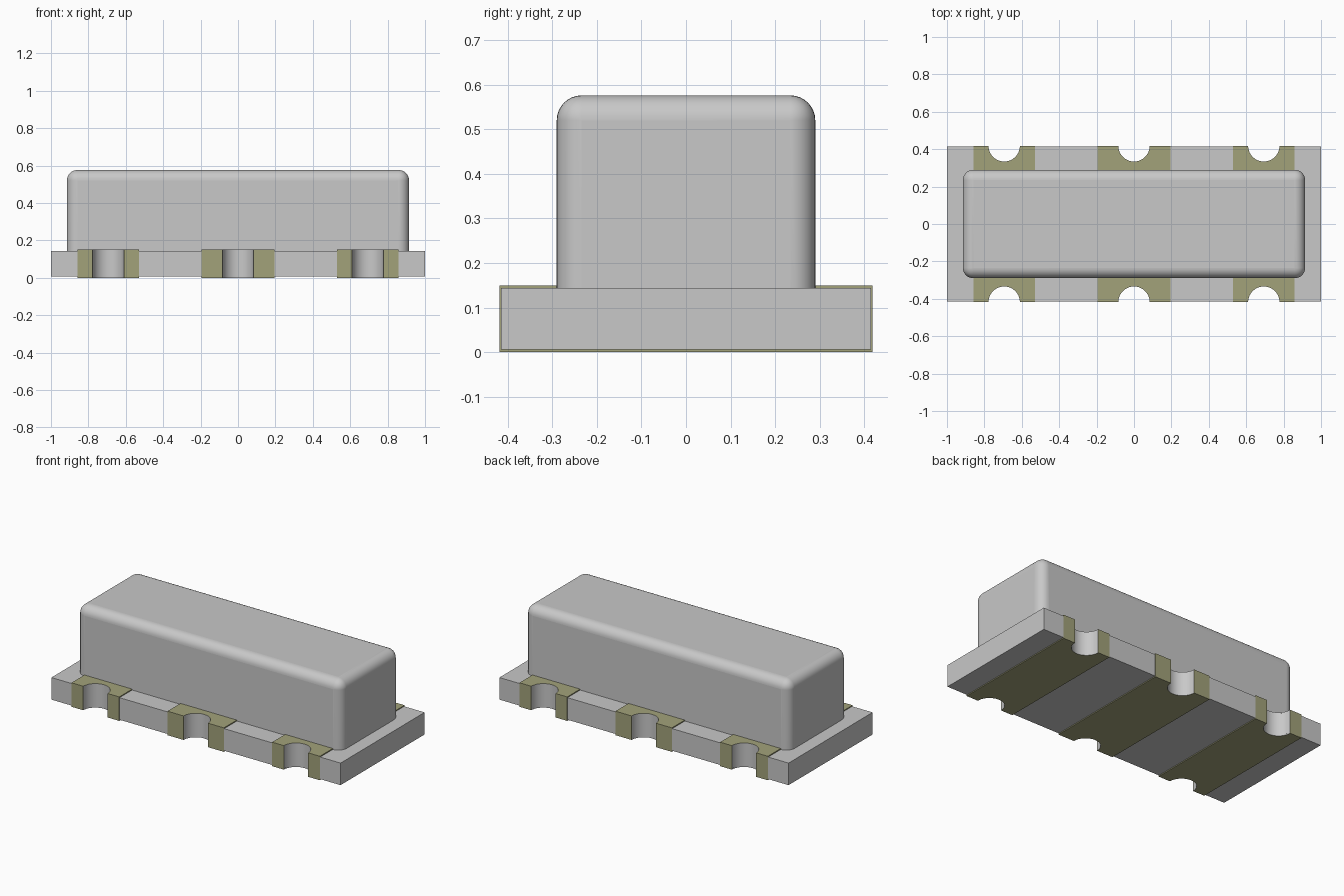
import bpy, bmesh, math

cube = bpy.data.objects.get("Cube")
if cube:
    bpy.data.objects.remove(cube, do_unlink=True)

# Main dimensions
HALF_Y, PAD_Y = 0.415, 0.418             # board edge, pad outer edge
BOARD_Z0, BOARD_Z1, PAD_TOP = 0.006, 0.144, 0.15
NOTCH_R = 0.084
PADS = [("left", 0.694, 0.165), ("middle", 0.0, 0.195), ("right", -0.694, 0.165)]


def material(name, rgb):
    m = bpy.data.materials.new(name)
    m.use_nodes = True
    m.diffuse_color = (*rgb, 1)
    m.node_tree.nodes["Principled BSDF"].inputs["Base Color"].default_value = (*rgb, 1)
    return m


GREY = material("light grey", (0.58, 0.58, 0.58))
OLIVE = material("olive", (0.36, 0.36, 0.195))


def finish(name, bm, mats):
    bmesh.ops.recalc_face_normals(bm, faces=bm.faces)
    mesh = bpy.data.meshes.new(name)
    bm.to_mesh(mesh)
    bm.free()
    ob = bpy.data.objects.new(name, mesh)
    bpy.context.collection.objects.link(ob)
    for m in mats:
        mesh.materials.append(m)
    bpy.ops.object.select_all(action='DESELECT')
    ob.select_set(True)
    bpy.context.view_layer.objects.active = ob
    bpy.ops.object.shade_smooth_by_angle(angle=math.radians(30))
    return ob


def notched_edge(x0, x1, y, centres, steps=20):
    """Front edge from x0 to x1 with a round bite at every centre."""
    pts = [(x0, -y)]
    start = math.asin((PAD_Y - y) / NOTCH_R)
    for c in sorted(centres):
        for i in range(steps + 1):
            a = math.pi - start - (math.pi - 2 * start) * i / steps
            pts.append((c + NOTCH_R * math.cos(a), -PAD_Y + NOTCH_R * math.sin(a)))
    return pts + [(x1, -y)]


def notched_slab(name, x0, x1, y, z0, z1, centres, mats):
    front = notched_edge(x0, x1, y, centres)
    outline = front + [(px, -py) for px, py in reversed(front)]
    bm = bmesh.new()
    face = bm.faces.new([bm.verts.new((px, py, z0)) for px, py in outline])
    top = bmesh.ops.extrude_face_region(bm, geom=[face])["geom"]
    bmesh.ops.translate(bm, vec=(0, 0, z1 - z0),
                        verts=[v for v in top if isinstance(v, bmesh.types.BMVert)])
    # Walls inside the notches take the second colour
    if len(mats) > 1:
        for f in bm.faces:
            if len(f.verts) == 4 and all(
                    any(abs(math.hypot(v.co.x - c, PAD_Y - abs(v.co.y)) - NOTCH_R) < 1e-4
                        for c in centres) for v in f.verts):
                f.material_index = 1
    return finish(name, bm, mats)


def box(name, lo, hi, mat):
    bm = bmesh.new()
    bmesh.ops.create_cube(bm, size=1)
    for v in bm.verts:
        v.co = [(a + b) / 2 + c * (b - a) for a, b, c in zip(lo, hi, v.co)]
    return finish(name, bm, [mat])


# Circuit board with three half-round notches on each long side
notched_slab("board", -1, 1, HALF_Y, BOARD_Z0, BOARD_Z1, [c for _, c, _ in PADS], [GREY])

# Plated pads wrapping over the top, bottom and edges of the board
for side, c, half in PADS:
    for level, z0, z1 in (("top", BOARD_Z1, PAD_TOP), ("bottom", 0, BOARD_Z0)):
        notched_slab(f"{side}_{level}_pad", c - half, c + half, PAD_Y, z0, z1, [c], [OLIVE, GREY])
    for end, s in (("front", -1), ("back", 1)):
        y0, y1 = sorted((s * HALF_Y, s * PAD_Y))
        for tag, x0, x1 in (("a", c - half, c - NOTCH_R), ("b", c + NOTCH_R, c + half)):
            box(f"{side}_{end}_edge_pad_{tag}", (x0, y0, BOARD_Z0), (x1, y1, BOARD_Z1), OLIVE)

# Cover with rounded top and upright edges
cover = box("cover", (-0.915, -0.29, BOARD_Z1), (0.915, 0.29, 0.576), GREY)
bm = bmesh.new()
bm.from_mesh(cover.data)
edges = [e for e in bm.edges if max(v.co.z for v in e.verts) > 0.3]
bmesh.ops.bevel(bm, geom=edges, offset=0.056, segments=8, profile=0.5, affect='EDGES')
for f in bm.faces:
    f.smooth = True
bm.to_mesh(cover.data)
bm.free()
bpy.ops.object.select_all(action='DESELECT')
cover.select_set(True)
bpy.context.view_layer.objects.active = cover
bpy.ops.object.shade_smooth_by_angle(angle=math.radians(30))
weighted = cover.modifiers.new("Weighted Normals", 'WEIGHTED_NORMAL')
weighted.keep_sharp = True
